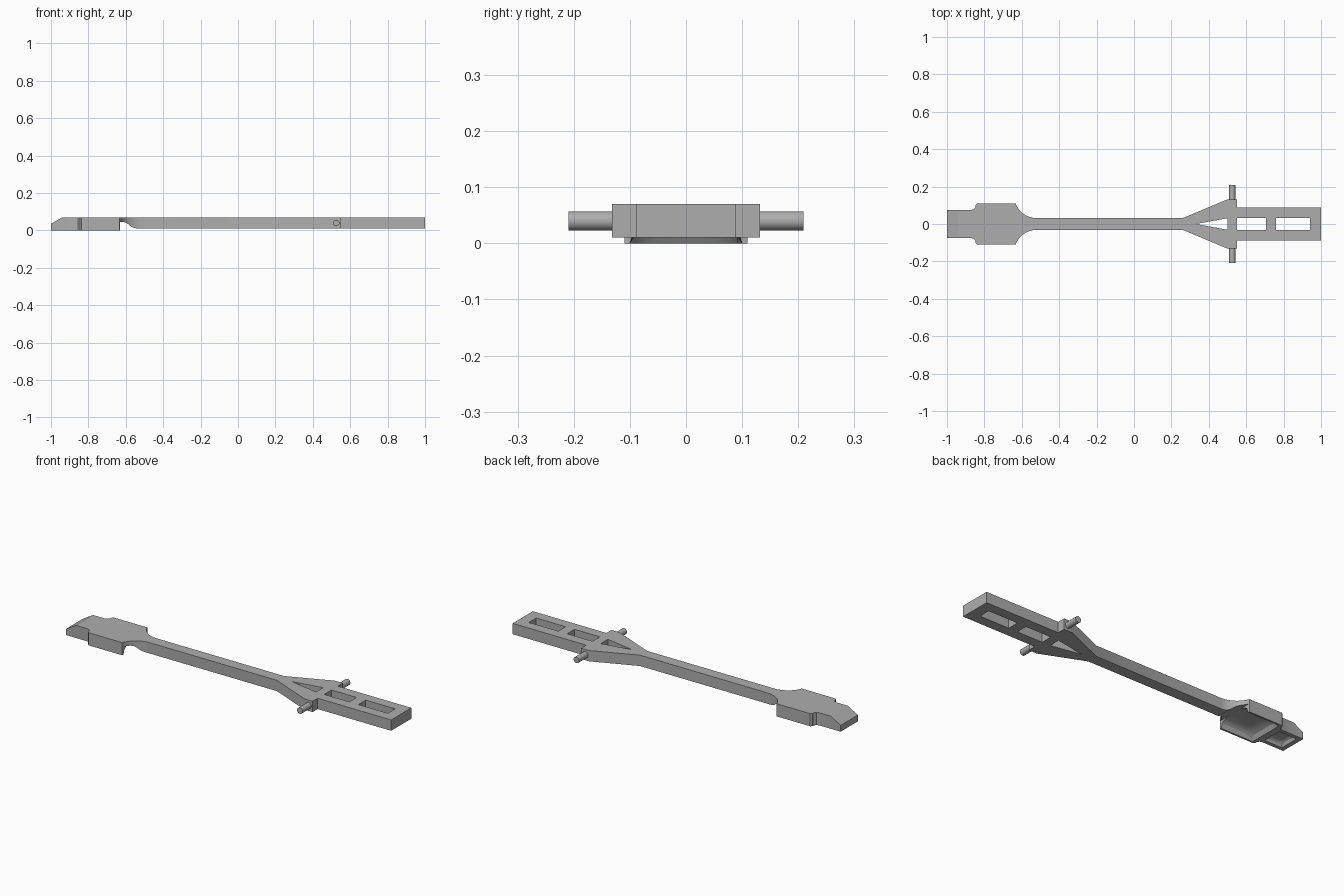
import bpy, bmesh, math
from mathutils import Vector

cube = bpy.data.objects.get("Cube")
if cube:
    bpy.data.objects.remove(cube)

grey = bpy.data.materials.new("plain grey")
grey.use_nodes = True
colour = (0.42, 0.42, 0.42, 1)
grey.diffuse_color = colour
grey.node_tree.nodes["Principled BSDF"].inputs["Base Color"].default_value = colour


def make(name, bm):
    bmesh.ops.recalc_face_normals(bm, faces=bm.faces)
    mesh = bpy.data.meshes.new(name)
    bm.to_mesh(mesh)
    bm.free()
    mesh.materials.append(grey)
    obj = bpy.data.objects.new(name, mesh)
    bpy.context.collection.objects.link(obj)
    return obj


def prism(name, points, offset):
    """Extrude a closed outline of 3D points along an offset."""
    bm = bmesh.new()
    face = bm.faces.new([bm.verts.new(p) for p in points])
    ext = bmesh.ops.extrude_face_region(bm, geom=[face])
    verts = [v for v in ext["geom"] if isinstance(v, bmesh.types.BMVert)]
    bmesh.ops.translate(bm, verts=verts, vec=Vector(offset))
    return make(name, bm)


def flat(points, z):
    return [(x, y, z) for x, y in points]


def cut(target, cutter):
    cutter.hide_render = True
    mod = target.modifiers.new("cut", "BOOLEAN")
    mod.operation, mod.solver, mod.object = "DIFFERENCE", "EXACT", cutter
    bpy.ops.object.select_all(action="DESELECT")
    bpy.context.view_layer.objects.active = target
    target.select_set(True)
    bpy.ops.object.modifier_apply(modifier=mod.name)
    bpy.data.objects.remove(cutter)


def dome(name, x0, x1, half, height, open_end):
    """Smooth hollow: flat-topped vault, optionally running out of the +x end."""
    bm = bmesh.new()
    n, m = 16, 24
    rows = []
    for i in range(n + 1):
        s = i / n
        u = 1 - s if open_end else abs(2 * s - 1)
        end = math.sqrt(max(0, 1 - u ** 4))
        row = []
        for j in range(m + 1):
            t = 2 * j / m - 1
            z = height * end * math.sqrt(max(0, 1 - t ** 4))
            row.append(bm.verts.new((x0 + (x1 - x0) * s, half * t, z)))
        rows.append(row)
    for a, b in zip(rows, rows[1:]):
        for j in range(m):
            bm.faces.new((a[j], a[j + 1], b[j + 1], b[j]))
    # Close the vault with a skirt below the part
    rim = [e for e in bm.edges if e.is_boundary]
    ext = bmesh.ops.extrude_edge_only(bm, edges=rim)
    for v in ext["geom"]:
        if isinstance(v, bmesh.types.BMVert):
            v.co.z = -0.05
    bmesh.ops.holes_fill(bm, edges=[e for e in bm.edges if e.is_boundary])
    return make(name, bm)


# Body outline: tip, wide head, flared neck, shaft, wings and handle
half = [(-1, 0.075), (-0.87, 0.075), (-0.855, 0.08), (-0.848, 0.09),
        (-0.846, 0.103), (-0.838, 0.11)]
for k in range(11):
    a = math.radians(200 + 7 * k)
    half.append((-0.52 + 0.12 * math.cos(a), 0.151 + 0.12 * math.sin(a)))
half += [(0.26, 0.031), (0.5, 0.132), (0.55, 0.132), (0.55, 0.088), (1, 0.088)]
outline = half + [(x, -y) for x, y in reversed(half)]
body = prism("body", flat(outline, 0), (0, 0, 0.07))

# Raised underside of the shaft with a curved ramp behind the head
under = [(-0.632, -0.1), (-0.632, 0.045), (-0.61, 0.045), (-0.595, 0.04),
         (-0.57, 0.02), (-0.555, 0.013), (-0.535, 0.01), (1.1, 0.01), (1.1, -0.1)]
cut(body, prism("under_cutter", [(x, -0.3, z) for x, z in under], (0, 0.6, 0)))

# Sloped tip
tip = [(-1.06, 0), (-0.94, 0.07), (-0.94, 0.1), (-1.06, 0.1)]
cut(body, prism("tip_cutter", [(x, -0.3, z) for x, z in tip], (0, 0.6, 0)))

# Through windows in the wings and handle
windows = [[(0.33, 0), (0.5, -0.031), (0.5, 0.031)]]
for x0, x1 in ((0.55, 0.705), (0.76, 0.94)):
    windows.append([(x0, -0.032), (x1, -0.032), (x1, 0.032), (x0, 0.032)])
for w in windows:
    cut(body, prism("window_cutter", flat(w, -0.1), (0, 0, 0.3)))

# Scooped hollow under the head and a small pocket under the tip
cut(body, dome("scoop_cutter", -0.83, -0.6, 0.1, 0.045, True))
cut(body, dome("pocket_cutter", -0.975, -0.865, 0.055, 0.025, False))

# Pivot pins on both wings
pins = []
for side, name in ((1, "back_pin"), (-1, "front_pin")):
    bpy.ops.mesh.primitive_cylinder_add(
        vertices=32, radius=0.017, depth=0.09,
        location=(0.525, side * 0.164, 0.04), rotation=(math.pi / 2, 0, 0))
    pin = bpy.context.object
    pin.name = name
    pin.data.materials.append(grey)
    pins.append(pin)

for obj in [body] + pins:
    bpy.ops.object.select_all(action="DESELECT")
    bpy.context.view_layer.objects.active = obj
    obj.select_set(True)
    bpy.ops.object.shade_smooth_by_angle(angle=math.radians(25))
